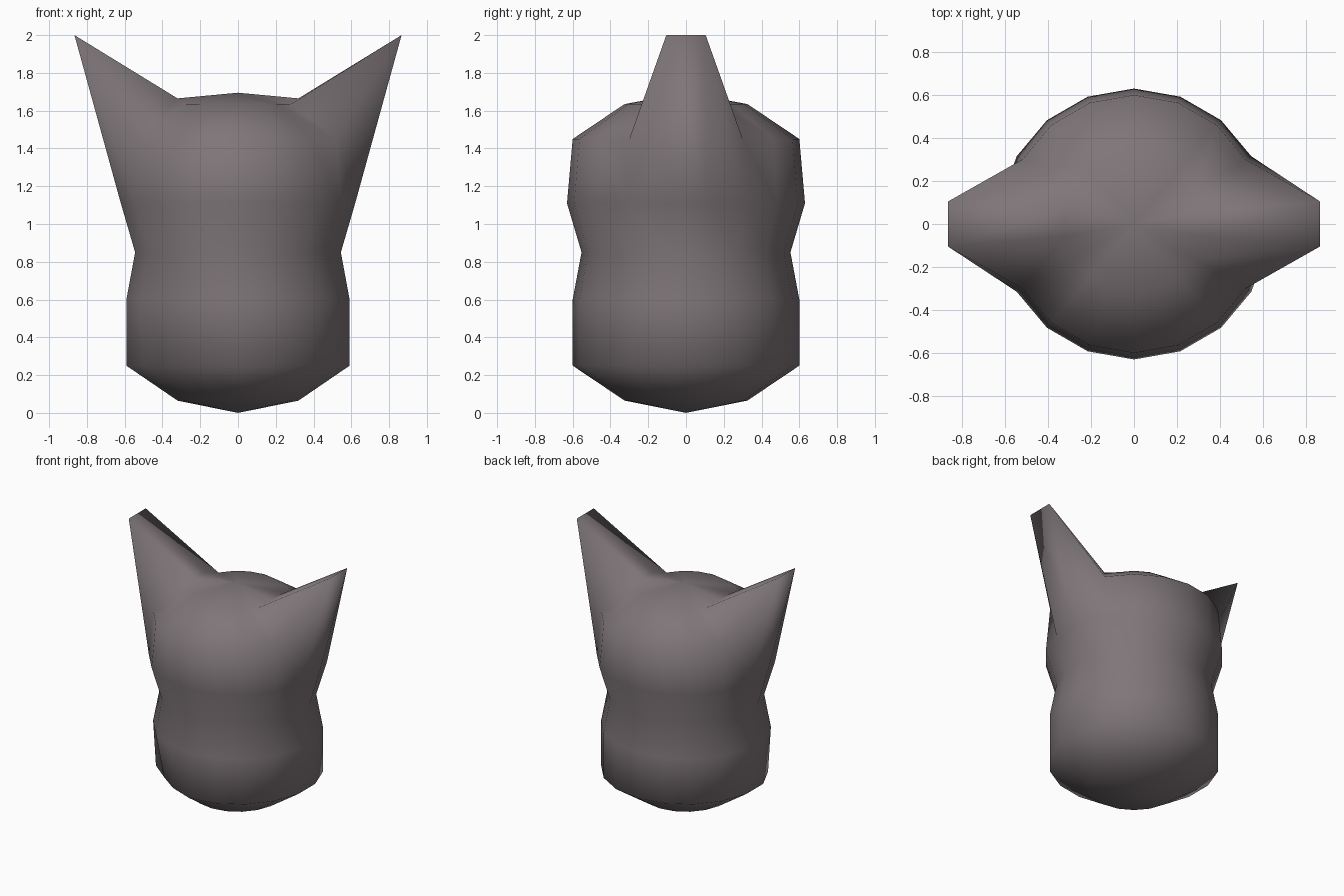
import bpy, bmesh, math

if "Cube" in bpy.data.objects:
    bpy.data.objects.remove(bpy.data.objects["Cube"])

SIDES = 18
# (radius, height) of each ring of the body, bottom to top
RINGS = [(0.325, 0.065), (0.60, 0.25), (0.60, 0.60), (0.553, 0.85),
         (0.63, 1.11), (0.60, 1.45), (0.325, 1.635)]
SIDE_STEPS = (4, 5, 13, 14)              # columns facing -x and +x
DENT = {1: 0.04, 2: 0.06, 3: 0.02}       # shallow dent low on the front left

bm = bmesh.new()

# Body rings, starting at the front (-y) and going round by -x
rings = []
for level, (radius, z) in enumerate(RINGS):
    ring = []
    for i in range(SIDES):
        a = 2 * math.pi * i / SIDES
        r = radius - (DENT.get(i, 0) if level == 1 else 0)
        ring.append(bm.verts.new((-r * math.sin(a), -r * math.cos(a), z)))
    rings.append(ring)

# Pull the shoulder ring out into two pointed ears, and lift their inner roots
for i in SIDE_STEPS:
    tip, root = rings[5][i], rings[6][i]
    tip.co = (math.copysign(0.866, tip.co.x), tip.co.y, 2.0)
    root.co.z = 1.665

# Walls between the rings
for low, high in zip(rings, rings[1:]):
    for i in range(SIDES):
        j = (i + 1) % SIDES
        bm.faces.new((low[i], low[j], high[j], high[i]))

# Shallow cones close the bottom and the crown
for ring, z in ((rings[0], 0.0), (rings[-1], 1.695)):
    apex = bm.verts.new((0, 0, z))
    for i in range(SIDES):
        bm.faces.new((ring[i], ring[(i + 1) % SIDES], apex))

bmesh.ops.recalc_face_normals(bm, faces=bm.faces[:])
for face in bm.faces:
    face.smooth = True

mesh = bpy.data.meshes.new("eared_body")
bm.to_mesh(mesh)
bm.free()

mat = bpy.data.materials.new("mauve grey")
mat.diffuse_color = (0.21, 0.18, 0.19, 1)
mat.use_nodes = True
mat.node_tree.nodes["Principled BSDF"].inputs["Base Color"].default_value = mat.diffuse_color
mesh.materials.append(mat)
body = bpy.data.objects.new("eared_body", mesh)
bpy.context.collection.objects.link(body)
